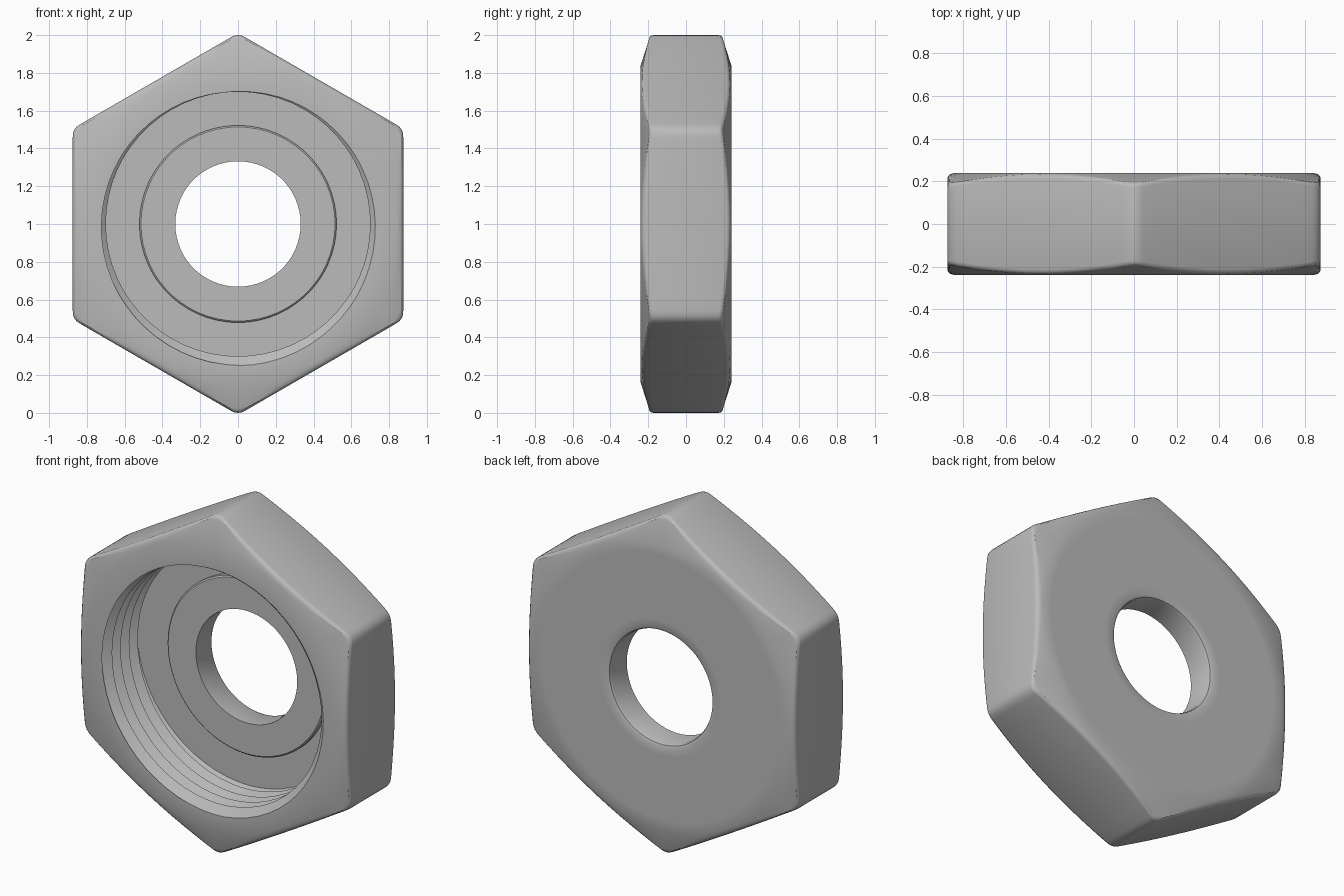
import bpy, bmesh
from math import radians, cos, sin, tan, sqrt, pi

if "Cube" in bpy.data.objects:
    bpy.data.objects.remove(bpy.data.objects["Cube"])

HALF = 0.24                        # half thickness
APOTHEM, CORNER = 0.875, 0.066     # hexagon flat distance, corner rounding
CHAMFER_R, SLOPE = 0.84, 0.32      # where the conical chamfer starts, its steepness
FILLET = 0.025                     # rounding between chamfer and flats
MINOR, DEPTH, PITCH = 0.70, 0.05, 0.08   # internal thread
FLOOR, BOSS = 0.11, 0.08           # recess floor and raised ring positions
PHASE = -HALF + 0.27 * PITCH
BORE = 0.332


def hex_radius(a):
    """Outer radius of the rounded hexagon, with a corner pointing up."""
    phi = abs(a % radians(60) - radians(30))
    inner = APOTHEM - CORNER
    if APOTHEM * tan(radians(30) - phi) <= inner * tan(radians(30)):
        return APOTHEM / cos(radians(30) - phi)
    c = inner / cos(radians(30))
    return c * cos(phi) + sqrt(CORNER ** 2 - (c * sin(phi)) ** 2)


def outer_edge(side):
    """Rows from the flat face over the chamfer and fillet to the hexagon side."""
    rows = [lambda a: (CHAMFER_R, side * HALF)]
    for t in (0, 30, 60, 90):
        def row(a, t=radians(t)):
            h = hex_radius(a)
            top = HALF - SLOPE * (h - FILLET - CHAMFER_R)
            return h - FILLET * (1 - sin(t)), side * (top - FILLET * (1 - cos(t)))
        rows.append(row)
    return rows


def thread_row(k):
    """One crest or root line of the helix, clamped to the recess depth."""
    def row(a):
        turn = PITCH * a / (2 * pi)
        y = min(max(PHASE + k * PITCH / 2 - turn, -HALF), FLOOR)
        u = ((y + turn - PHASE) / PITCH) % 1
        return MINOR + DEPTH * (1 - abs(2 * u - 1)), y
    return row


def circle(r, y):
    return lambda a: (r, y)


# Closed cross-section: front rim, thread, recess, bore, back, sides
rows = [thread_row(k) for k in range(-2, 13)]
rows += [circle(0.522, FLOOR), circle(0.522, BOSS + 0.007), circle(0.514, BOSS)]
rows += [circle(BORE, BOSS), circle(BORE, HALF - 0.02)]
rows += [circle(BORE + 0.006, HALF - 0.006), circle(BORE + 0.02, HALF)]
rows += [circle(0.40, HALF), circle(0.78, HALF)]
rows += outer_edge(1)
rows += outer_edge(-1)[::-1]

# Sampling directions, denser around the six corners
steps = (0, 1.1, 2.4, 6, 12, 18, 24, 30, 36, 42, 48, 54, 57.6, 58.9)
angles = [radians(30 + 60 * s + d) for s in range(6) for d in steps]
angles.append(angles[0] + 2 * pi)

bm = bmesh.new()
grid = []
for a in angles:
    points = [row(a) for row in rows]
    grid.append([bm.verts.new((r * cos(a), y, 1 + r * sin(a))) for r, y in points])
n = len(rows)
for left, right in zip(grid, grid[1:]):
    for i in range(n):
        j = (i + 1) % n
        bm.faces.new((left[i], right[i], right[j], left[j]))
bmesh.ops.remove_doubles(bm, verts=bm.verts[:], dist=0.0002)
bmesh.ops.dissolve_degenerate(bm, edges=bm.edges[:], dist=0.0001)
bmesh.ops.recalc_face_normals(bm, faces=bm.faces[:])

mesh = bpy.data.meshes.new("hex_nut")
bm.to_mesh(mesh)
bm.free()
nut = bpy.data.objects.new("hex_nut", mesh)
bpy.context.collection.objects.link(nut)

# Plain grey metal
grey = bpy.data.materials.new("grey_metal")
grey.use_nodes = True
colour = (0.5, 0.5, 0.5, 1)
grey.diffuse_color = colour
grey.node_tree.nodes["Principled BSDF"].inputs["Base Color"].default_value = colour
mesh.materials.append(grey)

bpy.ops.object.select_all(action="DESELECT")
nut.select_set(True)
bpy.context.view_layer.objects.active = nut
bpy.ops.object.shade_smooth_by_angle(angle=radians(32))
